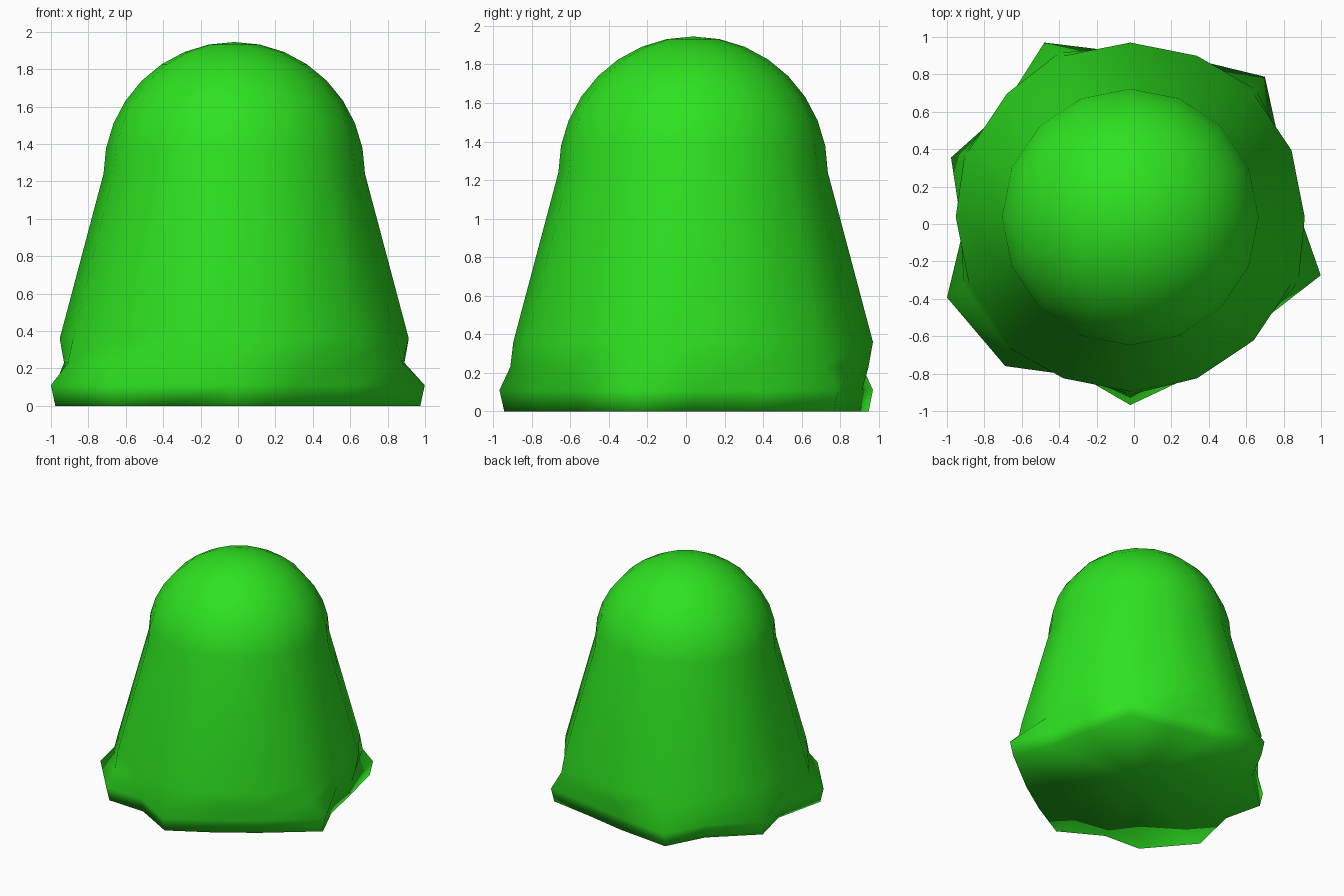
import bpy, bmesh
from math import sin, cos, pi, radians

if "Cube" in bpy.data.objects:
    bpy.data.objects.remove(bpy.data.objects["Cube"])

SIDES = 16
CX, CY = -0.02, 0.037             # axis of the body

# hem points: ring index -> (angle in degrees, reach)
TIPS = {2: (46.2, 1.04), 5: (116.2, 1.04), 7: (161.6, 1.01), 9: (203.7, 1.07),
        10: (230, 1.04), 12: (270, 1.005), 15: (343, 1.065)}

bm = bmesh.new()


def ring(radius, z, flare=0.0, shift=0.0):
    """Ring of vertices; flare blends the hem points from body radius to full reach."""
    verts = []
    for i in range(SIDES):
        a, r = 2 * pi * i / SIDES, radius
        if i in TIPS and flare:
            ang, reach = TIPS[i]
            a += (radians(ang) - a) * flare
            r = 0.93 + (reach - 0.93) * flare - shift
        verts.append(bm.verts.new((CX + r * cos(a), CY + r * sin(a), z)))
    return verts


# hem, skirt and dome rings from the ground up
rings = [ring(0.86, 0.0, 1.0, 0.025),
         ring(0.877, 0.11, 1.0),
         ring(0.91, 0.23, 0.25),
         ring(0.933, 0.36)]
for k in range(8):
    t = k * pi / 16
    rings.append(ring(0.699 * cos(t), 1.24 + 0.705 * sin(t)))

for low, high in zip(rings, rings[1:]):
    for i in range(SIDES):
        j = (i + 1) % SIDES
        bm.faces.new((low[i], low[j], high[j], high[i]))

# crown and underside
top = bm.verts.new((CX, CY, 1.945))
base = bm.verts.new((CX, CY, 0.0))
for i in range(SIDES):
    j = (i + 1) % SIDES
    bm.faces.new((rings[-1][i], rings[-1][j], top))
    bm.faces.new((rings[0][j], rings[0][i], base))

bmesh.ops.recalc_face_normals(bm, faces=bm.faces)
for f in bm.faces:
    f.smooth = True

mesh = bpy.data.meshes.new("draped_body")
bm.to_mesh(mesh)
bm.free()
body = bpy.data.objects.new("draped_body", mesh)
bpy.context.collection.objects.link(body)

# green surface
green = bpy.data.materials.new("green")
green.diffuse_color = (0.027, 0.76, 0.0145, 1.0)
green.use_nodes = True
green.node_tree.nodes["Principled BSDF"].inputs["Base Color"].default_value = green.diffuse_color
mesh.materials.append(green)
